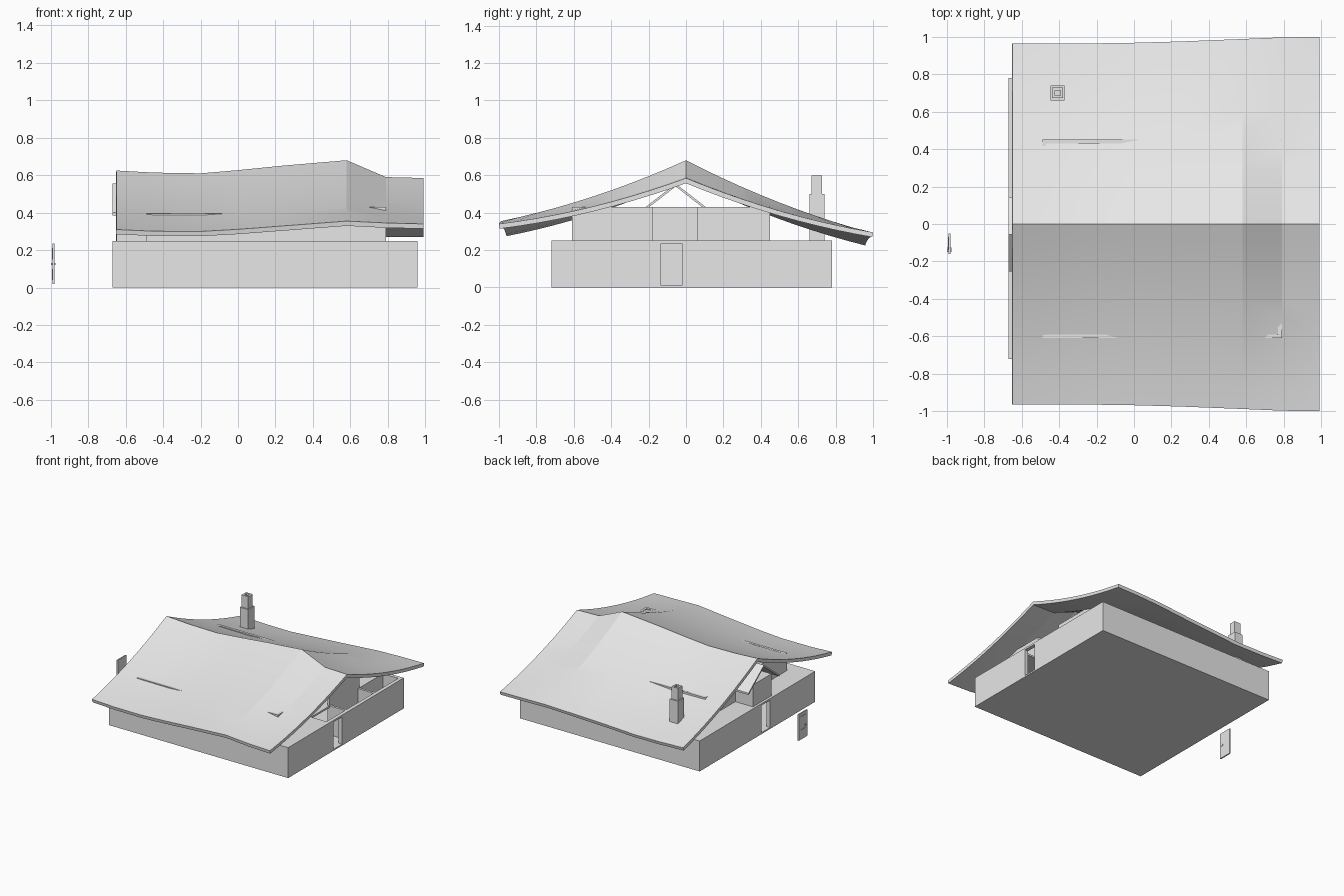
import bpy, bmesh, math

cube = bpy.data.objects.get("Cube")
if cube:
    bpy.data.objects.remove(cube, do_unlink=True)

plaster = bpy.data.materials.new("light_grey")
plaster.use_nodes = True
plaster.diffuse_color = (0.8, 0.8, 0.8, 1)
plaster.node_tree.nodes["Principled BSDF"].inputs["Base Color"].default_value = (0.8, 0.8, 0.8, 1)


def make(name, bm):
    bmesh.ops.recalc_face_normals(bm, faces=bm.faces)
    mesh = bpy.data.meshes.new(name)
    bm.to_mesh(mesh)
    bm.free()
    mesh.materials.append(plaster)
    ob = bpy.data.objects.new(name, mesh)
    bpy.context.collection.objects.link(ob)
    return ob


def boxes(name, *ranges):
    """One object from boxes given as (x0, x1, y0, y1, z0, z1)."""
    bm = bmesh.new()
    for x0, x1, y0, y1, z0, z1 in ranges:
        vs = bmesh.ops.create_cube(bm, size=1)["verts"]
        for v in vs:
            v.co.x = x1 if v.co.x > 0 else x0
            v.co.y = y1 if v.co.y > 0 else y0
            v.co.z = z1 if v.co.z > 0 else z0
    return make(name, bm)


# Ground floor: outer walls, slab and terrace
L, R, F, B, H, T = -0.67, 0.96, -0.72, 0.78, 0.25, 0.03
D0, D1, DH = -0.145, -0.01, 0.235
boxes("ground_slab", (L, R, F, B, 0, 0.012))
boxes("front_wall", (L, R, F, F + T, 0, H))
boxes("back_wall", (L, R, B - T, B, 0, H))
for side, x0 in (("left", R - T), ("right", L)):
    x1 = x0 + T
    boxes(side + "_wall", (x0, x1, F, D0, 0, H), (x0, x1, D1, B, 0, H),
          (x0, x1, D0, D1, DH, H))
    boxes(side + "_door_frame", (x0, x1, D0, D0 + 0.012, 0.012, DH),
          (x0, x1, D1 - 0.012, D1, 0.012, DH))
boxes("terrace", (L, 0.79, F, B, H - 0.015, H), (0.79, R, F, -0.18, H - 0.015, H))
boxes("room_partitions", (0, T, F, B, 0, H), (0.77, 0.79, 0.06, B, 0, H),
      (0.79, R, 0.06, 0.08, 0, H), (0.79, R, 0.43, 0.45, 0, H))

# Upper floor walls, open under the roof
U0, U1, UF, UB, UT = -0.49, 0.79, -0.61, 0.45, 0.43
boxes("upper_front_wall", (U0, 0.4, UF, UF + 0.02, H, 0.395), (0.4, U1, UF, UF + 0.02, H, UT))
boxes("upper_back_wall", (U0, U1, UB - 0.02, UB, H, UT))
boxes("upper_left_wall", (U1 - 0.02, U1, UF, -0.18, H, UT), (U1 - 0.02, U1, 0.06, UB, H, UT))
boxes("upper_right_wall", (U0, U0 + 0.02, UF, -0.46, H, 0.395), (U0, U0 + 0.02, -0.46, UB, H, UT))

# Small gabled porch on the right end
boxes("porch_block", (-0.65, U0, -0.18, 0.06, H, UT))
for name, s in (("porch_roof_front", -1), ("porch_roof_back", 1)):
    bm = bmesh.new()
    profile = [(0, 0.555), (0.2, 0.4), (0.2, 0.385), (0, 0.54)]
    face = bm.faces.new([bm.verts.new((L, -0.055 + s * y, z)) for y, z in profile])
    ext = bmesh.ops.extrude_face_region(bm, geom=[face])["geom"]
    bmesh.ops.translate(bm, vec=(0.17, 0, 0),
                        verts=[g for g in ext if isinstance(g, bmesh.types.BMVert)])
    make(name, bm)

# Sweeping roof: x, ridge height, front eave height, back eave height, eave distance
stations = [(-0.65, 0.625, 0.31, 0.26, 0.965), (-0.45, 0.614, 0.301, 0.252, 0.965),
            (-0.2, 0.61, 0.3, 0.25, 0.965), (0, 0.627, 0.311, 0.262, 0.968),
            (0.25, 0.652, 0.33, 0.275, 0.975), (0.58, 0.68, 0.355, 0.293, 0.988),
            (0.79, 0.59, 0.345, 0.295, 0.997), (0.99, 0.585, 0.34, 0.295, 1.0)]
STEPS = 10
for name, s in (("roof_front", -1), ("roof_back", 1)):
    bm = bmesh.new()
    rows = []
    for x, ridge, front, back, reach in stations:
        eave = front if s < 0 else back
        row = []
        for i in range(STEPS + 1):
            t = i / STEPS
            z = ridge + (eave - ridge) * t - 0.12 * t * (1 - t)
            row.append(bm.verts.new((x, s * reach * t, z)))
        rows.append(row)
    for a, b in zip(rows, rows[1:]):
        for i in range(STEPS):
            bm.faces.new((a[i], b[i], b[i + 1], a[i + 1]))
    roof = make(name, bm)
    if roof.data.polygons[0].normal.z < 0:
        roof.data.flip_normals()
    solid = roof.modifiers.new("thickness", "SOLIDIFY")
    solid.thickness = 0.026
    solid.offset = -1
    bpy.ops.object.select_all(action="DESELECT")
    roof.select_set(True)
    bpy.context.view_layer.objects.active = roof
    bpy.ops.object.modifier_apply(modifier="thickness")
    bpy.ops.object.shade_smooth_by_angle(angle=math.radians(12))

# Chimney with a hollow, narrower top
boxes("chimney_base", (-0.445, -0.37, 0.66, 0.74, H, 0.5))
cx0, cx1, cy0, cy1, w = -0.437, -0.378, 0.672, 0.728, 0.014
boxes("chimney_top", (cx0, cx0 + w, cy0, cy1, 0.5, 0.6), (cx1 - w, cx1, cy0, cy1, 0.5, 0.6),
      (cx0 + w, cx1 - w, cy0, cy0 + w, 0.5, 0.6), (cx0 + w, cx1 - w, cy1 - w, cy1, 0.5, 0.6))

# Detached door leaf with a raised panel and handles
boxes("door_leaf", (-0.99, -0.98, -0.16, -0.05, 0.02, DH))
boxes("door_panel", (-0.993, -0.99, -0.14, -0.07, 0.15, 0.21), (-0.993, -0.99, -0.14, -0.07, 0.04, 0.1))
boxes("door_handles", (-1.0, -0.99, -0.15, -0.125, 0.12, 0.13), (-0.98, -0.976, -0.15, -0.125, 0.12, 0.13))
